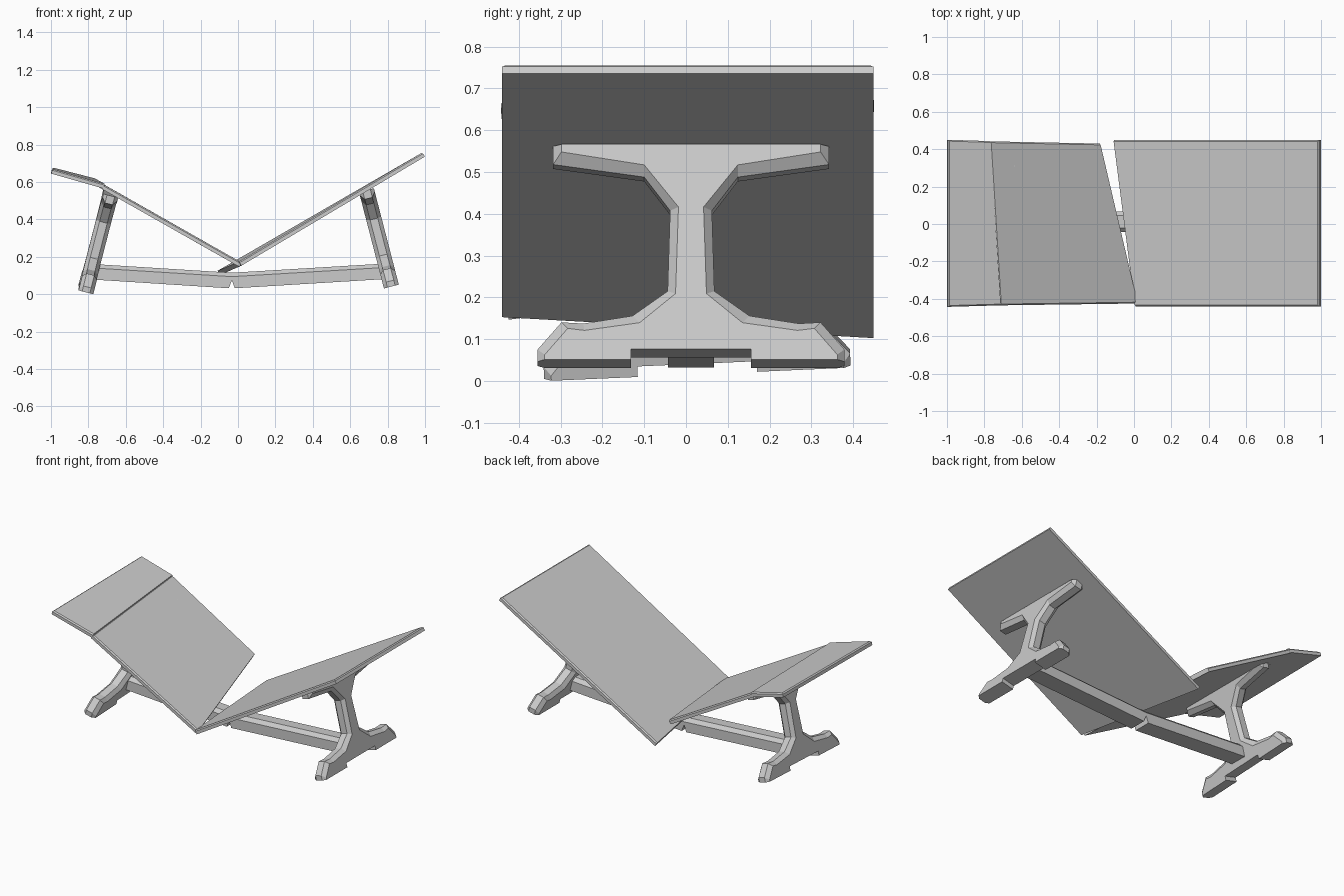
import bpy, bmesh, math
from mathutils import Vector, Matrix

cube = bpy.data.objects.get("Cube")
if cube:
    bpy.data.objects.remove(cube, do_unlink=True)

grey = bpy.data.materials.new("plain_grey")
grey.use_nodes = True
colour = (0.6, 0.6, 0.6, 1)
grey.diffuse_color = colour
grey.node_tree.nodes["Principled BSDF"].inputs["Base Color"].default_value = colour


def finish(name, bm, matrix=None):
    bmesh.ops.recalc_face_normals(bm, faces=bm.faces)
    mesh = bpy.data.meshes.new(name)
    bm.to_mesh(mesh)
    bm.free()
    mesh.materials.append(grey)
    obj = bpy.data.objects.new(name, mesh)
    bpy.context.scene.collection.objects.link(obj)
    if matrix:
        obj.matrix_world = matrix
    return obj


def loft(name, loops, matrix=None):
    """Skin a row of matching closed loops and cap both ends."""
    bm = bmesh.new()
    rings = [[bm.verts.new(p) for p in loop] for loop in loops]
    for a, b in zip(rings, rings[1:]):
        for i in range(len(a)):
            j = (i + 1) % len(a)
            bm.faces.new((a[i], a[j], b[j], b[i]))
    bm.faces.new(rings[0])
    bm.faces.new(rings[-1])
    return finish(name, bm, matrix)


def board(name, corners, thickness=0.026, chamfer=0.007):
    """Tilted board; the edge from the last corner to the first is broken and stays sharp."""
    top = [Vector(c) for c in corners]
    normal = (top[2] - top[0]).cross(top[3] - top[1]).normalized()
    if normal.z < 0:
        normal = -normal
    bm = bmesh.new()
    upper = [bm.verts.new(p) for p in top]
    lower = [bm.verts.new(p - normal * thickness) for p in top]
    bm.faces.new(upper)
    bm.faces.new(lower)
    for i in range(4):
        j = (i + 1) % 4
        bm.faces.new((upper[i], upper[j], lower[j], lower[i]))
    bmesh.ops.recalc_face_normals(bm, faces=bm.faces)
    rims = [bm.edges.get((upper[i], upper[i + 1])) for i in range(3)]
    bmesh.ops.bevel(bm, geom=rims, offset=chamfer, segments=1, affect='EDGES')
    return finish(name, bm)


# Snapped table top: one half, and the other half with its bent end leaf
board("left_top", [(0.005, -0.44, 0.175), (0.986, -0.44, 0.758),
                   (0.986, 0.448, 0.758), (-0.11, 0.448, 0.125)])
board("right_top", [(0.02, -0.425, 0.169), (-0.715, -0.435, 0.585),
                    (-0.77, 0.442, 0.617), (-0.18, 0.43, 0.282)])
board("right_end_leaf", [(-0.712, -0.435, 0.59), (-0.992, -0.443, 0.67),
                         (-0.992, 0.45, 0.678), (-0.767, 0.443, 0.62)])

# Trestle half outline: full body, and the smaller side face that makes the chamfer
BODY = [(0.33, 0.532), (0.33, 0.487), (0.112, 0.456), (0.05, 0.373),
        (0.056, 0.174), (0.14, 0.113), (0.258, 0.094), (0.31, 0.097),
        (0.367, 0.03), (0.367, 0), (0.143, 0), (0.143, 0.026)]
FACE = [(0.31, 0.532), (0.31, 0.513), (0.112, 0.481), (0.03, 0.377),
        (0.037, 0.163), (0.123, 0.091), (0.255, 0.072), (0.295, 0.077),
        (0.35, 0.012), (0.35, 0), (0.143, 0), (0.143, 0.026)]


def trestle(name, base, lean, roll):
    loops = []
    for x, half in ((-0.041, FACE), (-0.021, BODY), (0.021, BODY), (0.041, FACE)):
        outline = half + [(-y, z) for y, z in reversed(half)]
        loops.append([(x, y, z) for y, z in outline])
    matrix = (Matrix.Translation(base) @ Matrix.Rotation(math.radians(roll), 4, 'X')
              @ Matrix.Rotation(math.radians(lean), 4, 'Y'))
    return loft(name, loops, matrix)


trestle("left_trestle", (0.82, 0.012, 0.041), -14.5, 0)
trestle("right_trestle", (-0.813, 0.027, 0.026), 14.5, 2.5)

# Cracked stretcher: two sagging lengths with a notch under the middle
SECTION = [(0.055, 0), (0.055, 0.043), (0.055, 0.062), (0.033, 0.083)]


def stretcher(name, end_x, end_z, side):
    outline = SECTION + [(-y, h) for y, h in reversed(SECTION)]
    middle = [(-0.033 + side * (0.016 if h == 0 else 0), y + 0.012, 0.032 + h)
              for y, h in outline]
    end = [(end_x, y + 0.012, end_z + h) for y, h in outline]
    return loft(name, [middle, end])


stretcher("left_stretcher", 0.785, 0.081, 1)
stretcher("right_stretcher", -0.785, 0.079, -1)
